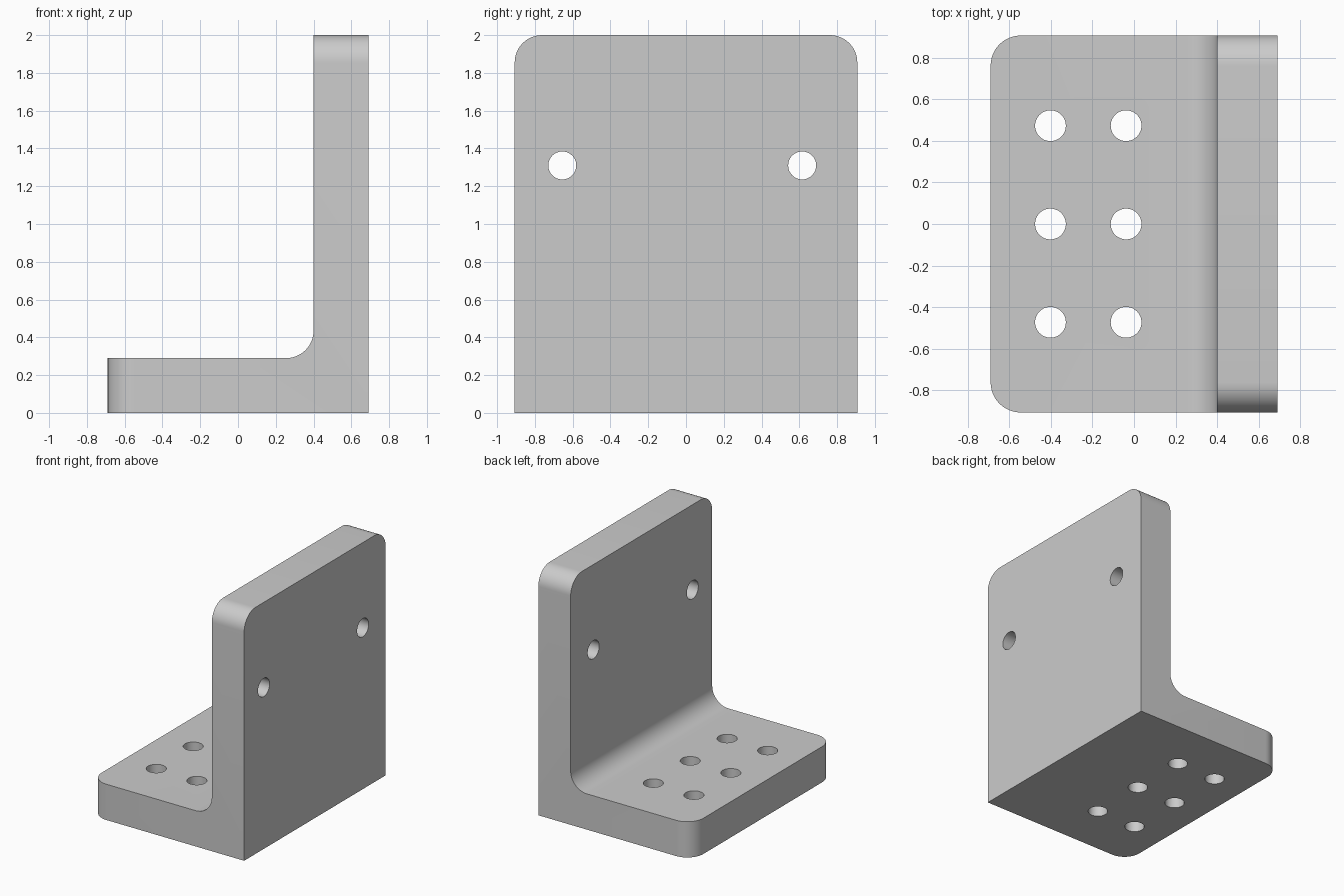
import bpy, bmesh, math

if "Cube" in bpy.data.objects:
    bpy.data.objects.remove(bpy.data.objects["Cube"], do_unlink=True)

X, Y, H = 0.69, 0.907, 2.0     # half width, half depth, height
T, R = 0.29, 0.145             # wall thickness, corner radius
HOLE = 0.074

grey = bpy.data.materials.new("plain_grey")
grey.use_nodes = True
colour = (0.6, 0.6, 0.6, 1)
grey.diffuse_color = colour
grey.node_tree.nodes["Principled BSDF"].inputs["Base Color"].default_value = colour

# L-shaped profile extruded along the depth
bm = bmesh.new()
profile = [(-X, 0), (X, 0), (X, H), (X - T, H), (X - T, T), (-X, T)]
face = bm.faces.new([bm.verts.new((x, -Y, z)) for x, z in profile])
ext = bmesh.ops.extrude_face_region(bm, geom=[face])
new_verts = [g for g in ext["geom"] if isinstance(g, bmesh.types.BMVert)]
bmesh.ops.translate(bm, verts=new_verts, vec=(0, 2 * Y, 0))
bmesh.ops.recalc_face_normals(bm, faces=bm.faces[:])


# Round the inner corner, the top corners and the free base corners
def rounded(edge):
    a, b = (v.co for v in edge.verts)
    mid, span = (a + b) / 2, b - a
    inner = abs(span.y) > Y and abs(mid.x - X + T) < 0.01 and abs(mid.z - T) < 0.01
    top = abs(span.x) > 0.1 and mid.z > H - 0.01
    base = abs(span.z) > 0.1 and mid.x < -X + 0.01
    return inner or top or base


bmesh.ops.bevel(bm, geom=[e for e in bm.edges if rounded(e)], offset=R,
                offset_type='OFFSET', segments=12, profile=0.5, affect='EDGES')
mesh = bpy.data.meshes.new("angle_bracket")
bm.to_mesh(mesh)
bm.free()
mesh.materials.append(grey)
bracket = bpy.data.objects.new("angle_bracket", mesh)
bpy.context.collection.objects.link(bracket)


# Bolt holes through the base and the upright wall
def drill(location, rotation=(0, 0, 0)):
    bpy.ops.mesh.primitive_cylinder_add(vertices=48, radius=HOLE, depth=2 * T,
                                        location=location, rotation=rotation)
    cutter = bpy.context.object
    cutter.name = "hole_cutter"
    cutter.data.materials.append(grey)
    cutter.hide_render = True
    cut = bracket.modifiers.new("bolt_hole", 'BOOLEAN')
    cut.operation, cut.solver, cut.object = 'DIFFERENCE', 'EXACT', cutter
    bpy.ops.object.select_all(action='DESELECT')
    bracket.select_set(True)
    bpy.context.view_layer.objects.active = bracket
    bpy.ops.object.modifier_apply(modifier=cut.name)
    bpy.data.objects.remove(cutter, do_unlink=True)


for x in (-0.402, -0.038):
    for y in (-0.473, 0, 0.473):
        drill((x, y, T / 2))
for y in (-0.655, 0.615):
    drill((X - T / 2, y, 1.31), (0, math.pi / 2, 0))

bracket.select_set(True)
bpy.context.view_layer.objects.active = bracket
bpy.ops.object.shade_smooth_by_angle(angle=math.radians(30))
